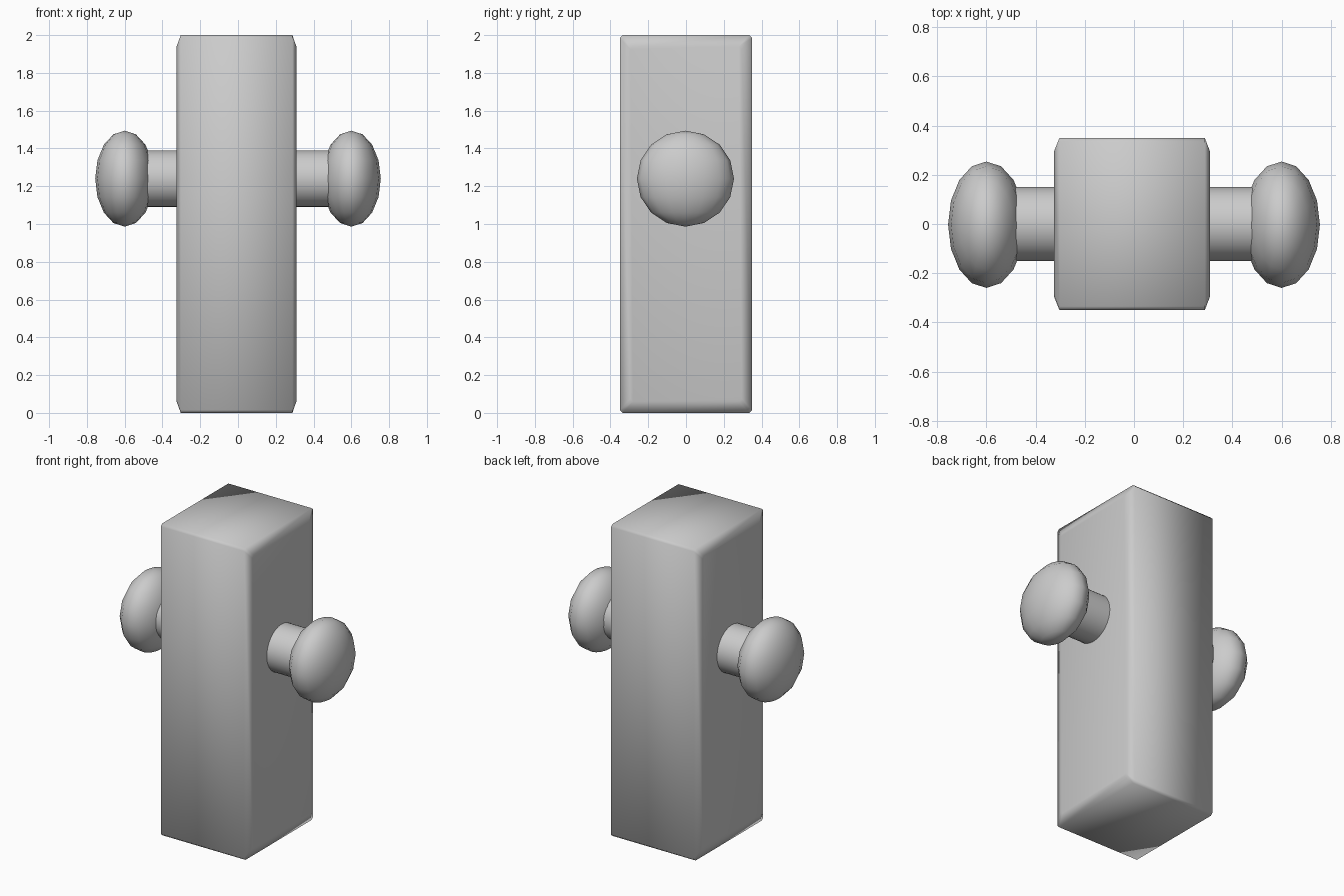
import bpy, bmesh, math
from mathutils import Vector

if "Cube" in bpy.data.objects:
    bpy.data.objects.remove(bpy.data.objects["Cube"])


def smooth(obj, name):
    obj.name = name
    obj.data.name = name
    for p in obj.data.polygons:
        p.use_smooth = True


def cut_rect(x, y, z, c):
    """Rectangle across x, centred at z = 1, with small cut corners."""
    pts = [(y, z - c), (y - c, z), (c - y, z), (-y, z - c),
           (-y, c - z), (c - y, -z), (y - c, -z), (y, c - z)]
    return [Vector((x, a, 1 + b)) for a, b in pts]


# Block: sections along x, tapering in at both ends
sections = [(-0.325, 0.295, 0.94), (-0.303, 0.35, 1.0),
            (0.288, 0.35, 1.0), (0.309, 0.295, 0.94)]
bm = bmesh.new()
rings = [[bm.verts.new(p) for p in cut_rect(x, y, z, 0.015)] for x, y, z in sections]
for a, b in zip(rings, rings[1:]):
    for i in range(8):
        j = (i + 1) % 8
        bm.faces.new((a[i], a[j], b[j], b[i]))
bm.faces.new(rings[0])
bm.faces.new(rings[-1])
bmesh.ops.recalc_face_normals(bm, faces=bm.faces)
mesh = bpy.data.meshes.new("block")
bm.to_mesh(mesh)
bm.free()
block = bpy.data.objects.new("block", mesh)
bpy.context.collection.objects.link(block)
smooth(block, "block")

# Peg and rounded knob on each side
for side, label in ((-1, "left"), (1, "right")):
    bpy.ops.mesh.primitive_cylinder_add(vertices=32, radius=0.15, depth=0.36,
                                        location=(side * 0.42, 0, 1.24),
                                        rotation=(0, math.pi / 2, 0))
    smooth(bpy.context.object, label + "_peg")
    bpy.ops.object.shade_smooth_by_angle(angle=math.radians(30))

    bpy.ops.mesh.primitive_uv_sphere_add(segments=16, ring_count=8, radius=1,
                                         location=(side * 0.6, -0.003, 1.24))
    knob = bpy.context.object
    knob.scale = (0.156, 0.257, 0.254)
    smooth(knob, label + "_knob")
